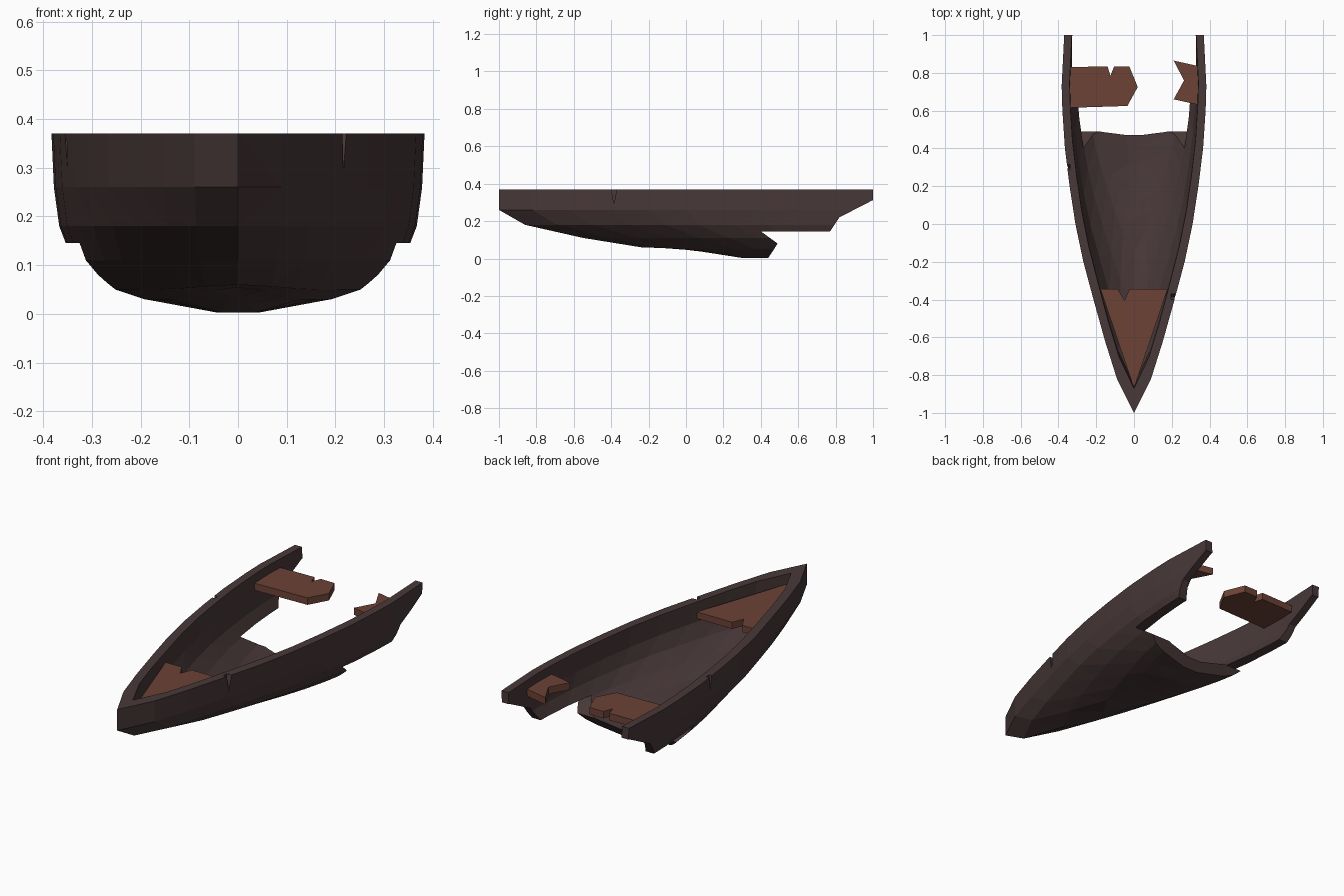
import bpy, bmesh

cube = bpy.data.objects.get("Cube")
if cube:
    bpy.data.objects.remove(cube, do_unlink=True)


def material(name, rgb):
    mat = bpy.data.materials.new(name)
    mat.use_nodes = True
    mat.diffuse_color = (*rgb, 1)
    bsdf = next(n for n in mat.node_tree.nodes if n.type == 'BSDF_PRINCIPLED')
    bsdf.inputs["Base Color"].default_value = (*rgb, 1)
    bsdf.inputs["Roughness"].default_value = 0.9
    return mat


hull_wood = material("dark hull wood", (0.066, 0.040, 0.040))
plank_wood = material("red brown plank", (0.15, 0.055, 0.037))


def finish(name, bm, mat):
    bmesh.ops.recalc_face_normals(bm, faces=bm.faces)
    mesh = bpy.data.meshes.new(name)
    bm.to_mesh(mesh)
    bm.free()
    mesh.materials.append(mat)
    obj = bpy.data.objects.new(name, mesh)
    bpy.context.collection.objects.link(obj)
    return obj


def prism(name, points, low, high, mat, axis='Z'):
    """Extrude an outline along Z (x, y points) or along X (y, z points)."""
    bm = bmesh.new()
    place = (lambda p, h: (p[0], p[1], h)) if axis == 'Z' else (lambda p, h: (h, p[0], p[1]))
    ends = [[bm.verts.new(place(p, h)) for p in points] for h in (low, high)]
    n = len(points)
    for ring in ends:
        bm.faces.new(ring)
    for i in range(n):
        j = (i + 1) % n
        bm.faces.new((ends[0][i], ends[0][j], ends[1][j], ends[1][i]))
    return finish(name, bm, mat)


# Hull strakes from gunwale to keel: start y, start z, end z, half width
OUTER = [(-1, .37, .37, .383), (-1, .26, .26, .378), (-.86, .18, .18, .367),
         (-.55, .11, .11, .34), (-.24, .06, .05, .29), (-.1, .055, .03, .235),
         (0, .05, .003, .06)]
INNER = [(-.87, .37, .37, .341), (-.85, .27, .27, .337), (-.68, .2, .2, .328),
         (-.42, .14, .14, .302), (-.15, .1, .09, .255), (-.05, .095, .075, .2),
         (.03, .09, .05, .05)]
# Plan curve shared by all strakes: fraction of length, fraction of width
PLAN = [(0, 0), (.09, .235), (.19, .4), (.3, .56), (.4, .7), (.5, .81),
        (.6, .89), (.7, .955), (.8, .99), (.865, 1), (1, .965)]


def strake_point(row, u, g, side):
    y0, z0, z1, width = row
    y = y0 + (1 - y0) * u
    t = min(1, (y - y0) / .3)
    return (side * width * g, y, z0 + (z1 - z0) * t)


# Closed hull shell, lofted from bow to stern
bm = bmesh.new()
stations = []
for u, g in PLAN:
    loop = [strake_point(r, u, g, 1) for r in OUTER]
    loop += [strake_point(r, u, g, -1) for r in reversed(OUTER)]
    loop += [strake_point(r, u, g, -1) for r in INNER]
    loop += [strake_point(r, u, g, 1) for r in reversed(INNER)]
    stations.append([bm.verts.new(p) for p in loop])
for a, b in zip(stations, stations[1:]):
    for i in range(len(a)):
        j = (i + 1) % len(a)
        bm.faces.new((a[i], a[j], b[j], b[i]))
# Stern cap as strips between the outer and inner skins
end, n = stations[-1], len(stations[-1])
for i in range(n // 2 - 1):
    bm.faces.new((end[i], end[i + 1], end[n - 2 - i], end[n - 1 - i]))
bmesh.ops.remove_doubles(bm, verts=bm.verts, dist=1e-5)
bmesh.ops.dissolve_degenerate(bm, edges=bm.edges, dist=1e-5)
bmesh.ops.triangulate(bm, faces=bm.faces)
hull = finish("hull", bm, hull_wood)

# Broken stern and the two gunwale cracks
cutters = [
    prism("stern_break", [(.44, -.1), (.44, .003), (.49, .08), (.4, .145), (.77, .145),
                          (.82, .22), (.995, .31), (1.1, .31), (1.1, -.1)],
          -.6, .6, hull_wood, 'X'),
    prism("left_crack", [(-.405, .4), (-.365, .4), (-.385, .29)], .195, .3, hull_wood, 'X'),
    prism("right_crack", [(.285, .4), (.32, .4), (.3, .3)], -.45, -.338, hull_wood, 'X'),
]
bpy.context.view_layer.objects.active = hull
for cutter in cutters:
    cutter.hide_render = True
    mod = hull.modifiers.new(cutter.name, 'BOOLEAN')
    mod.operation = 'DIFFERENCE'
    mod.solver = 'EXACT'
    mod.object = cutter
    bpy.ops.object.modifier_apply(modifier=mod.name)
    bpy.data.objects.remove(cutter, do_unlink=True)

# Bow deck and the two halves of the snapped rear bench
prism("bow_deck", [(0, -.87), (.178, -.345), (-.025, -.345), (-.05, -.405),
                   (-.085, -.345), (-.178, -.345)], .285, .32, plank_wood)
prism("right_bench_half", [(-.345, .83), (-.14, .835), (-.125, .785), (-.105, .835),
                           (-.025, .835), (.02, .725), (-.035, .625), (-.345, .615)],
      .288, .325, plank_wood)
prism("left_bench_half", [(.345, .835), (.21, .865), (.265, .76), (.21, .66), (.345, .63)],
      .288, .325, plank_wood)
